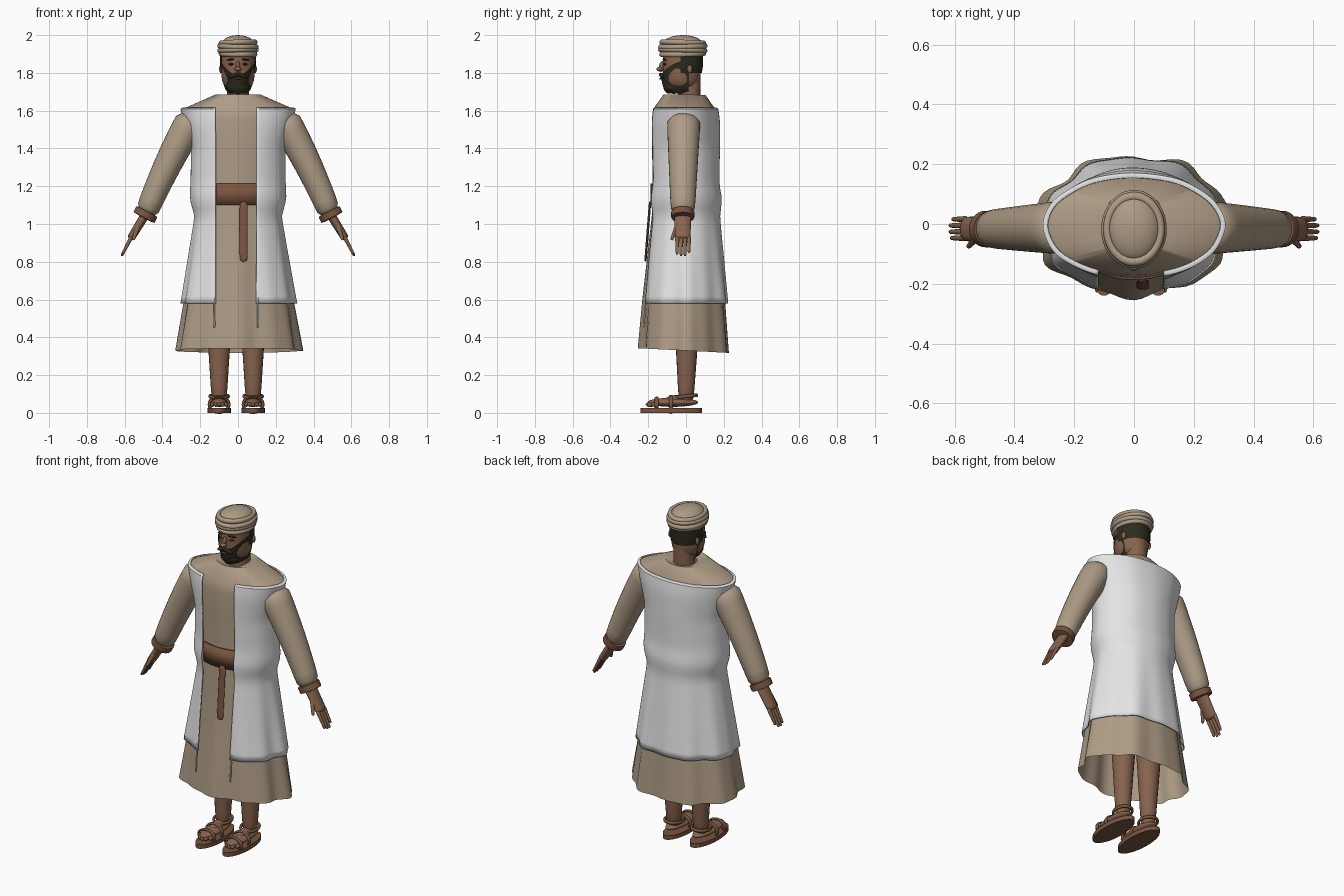
import bpy
import math
from math import sin, cos, pi, asin, exp, sqrt
from mathutils import Vector

cube = bpy.data.objects.get("Cube")
if cube:
    bpy.data.objects.remove(cube)


def material(name, *rgb):
    mat = bpy.data.materials.new(name)
    mat.use_nodes = True
    mat.diffuse_color = (*rgb, 1)
    shader = mat.node_tree.nodes["Principled BSDF"]
    shader.inputs["Base Color"].default_value = (*rgb, 1)
    shader.inputs["Roughness"].default_value = 0.8
    return mat


TAN = material("tan_cloth", 0.42, 0.33, 0.235)
WHITE = material("white_cloth", 0.78, 0.78, 0.79)
BROWN = material("brown_leather", 0.19, 0.09, 0.05)
SKIN = material("skin", 0.24, 0.125, 0.075)
HAIR = material("dark_hair", 0.026, 0.025, 0.014)


def finish(obj, mat):
    obj.data.materials.append(mat)
    bpy.ops.object.select_all(action="DESELECT")
    obj.select_set(True)
    bpy.context.view_layer.objects.active = obj
    bpy.ops.object.shade_smooth_by_angle(angle=math.radians(50))
    return obj


def join_rings(name, rings, mat, closed=True, caps=False):
    """Join equal rings of points into one surface."""
    count = len(rings[0])
    verts = [point for ring in rings for point in ring]
    faces = []
    for row in range(len(rings) - 1):
        low, high = row * count, (row + 1) * count
        for j in range(count if closed else count - 1):
            k = (j + 1) % count
            faces.append((low + j, low + k, high + k, high + j))
    if caps:
        faces.append(tuple(reversed(range(count))))
        faces.append(tuple(range(len(verts) - count, len(verts))))
    mesh = bpy.data.meshes.new(name)
    mesh.from_pydata(verts, [], faces)
    obj = bpy.data.objects.new(name, mesh)
    bpy.context.collection.objects.link(obj)
    return finish(obj, mat)


def pleat(angle, z):
    """Folds that grow towards the hem."""
    depth = 0.004 + 0.05 * max(0, min(0.7, 1.05 - z))
    return 1 + depth * (sin(7 * angle + 0.5) + 0.6 * sin(12 * angle + 1.3))


def loft(name, rows, mat, centre=(0, 0), span=None, pleated=False, caps=False, lift=None, count=80):
    """Stack ellipses given as (z, half width, half depth); span returns the angles of an open arc."""
    rings = []
    for index, (z, width, depth) in enumerate(rows):
        start, end = span(width) if span else (0, 2 * pi)
        ring = []
        for j in range(count):
            angle = start + (end - start) * j / (count - 1 if span else count)
            fold = pleat(angle, z) if pleated else 1
            rise = lift(angle, index / (len(rows) - 1)) if lift else 0
            ring.append((centre[0] + width * fold * cos(angle),
                         centre[1] + depth * fold * sin(angle), z + rise))
        rings.append(ring)
    return join_rings(name, rings, mat, closed=not span, caps=caps)


def limb(name, start, end, r_start, r_end, mat, flat=1, bow=0, steps=12, sides=20):
    """Tapered rounded rod; flat widens it along y and bow bends it sideways."""
    start, end = Vector(start), Vector(end)
    along = (end - start).normalized()
    side = Vector((-along.z, 0, along.x)).normalized()
    depth = along.cross(side) * flat
    rings = []
    for i in range(steps + 1):
        t = (1 - cos(pi * i / steps)) / 2
        radius = (r_start + (r_end - r_start) * t) * max(0.05, sqrt(1 - (2 * t - 1) ** 20))
        middle = start.lerp(end, t) + side * bow * sin(pi * t)
        angles = [-2 * pi * j / sides for j in range(sides)]
        rings.append([middle + (side * cos(a) + depth * sin(a)) * radius for a in angles])
    return join_rings(name, rings, mat, caps=True)


def ball(name, location, size, mat, turn=(0, 0, 0)):
    bpy.ops.mesh.primitive_uv_sphere_add(segments=24, ring_count=14, location=location, rotation=turn)
    obj = bpy.context.object
    obj.name, obj.scale = name, size
    return finish(obj, mat)


def band(name, location, size, mat, turn=(0, 0, 0)):
    bpy.ops.mesh.primitive_torus_add(location=location, rotation=turn, minor_radius=0.14,
                                     major_segments=40, minor_segments=10)
    obj = bpy.context.object
    obj.name, obj.scale = name, size
    return finish(obj, mat)


def thicken(obj, amount):
    obj.modifiers.new("thickness", "SOLIDIFY").thickness = amount


# Long robe, open at the hem, which dips at the back
HEM, WAIST, SHOULDER = 0.33, 1.04, 1.61
BODY_CENTRE = (0, -0.007)
body = [(HEM, 0.33, 0.235), (0.6, 0.285, 0.215), (WAIST, 0.215, 0.172), (1.2, 0.235, 0.168),
        (1.4, 0.235, 0.172), (1.55, 0.275, 0.172), (SHOULDER, 0.29, 0.163)]
yoke = [(1.685, 0.12, 0.11), (1.67, 0.055, 0.06)]
loft("robe", body + yoke, TAN, centre=BODY_CENTRE, pleated=True,
     lift=lambda angle, t: -0.012 * sin(angle) * (1 - t))


def robe_at(z):
    """Half width and half depth of the robe at a height."""
    for low, high in zip(body, body[1:]):
        if z <= high[0]:
            return Vector(low).lerp(Vector(high), (z - low[0]) / (high[0] - low[0]))[1:]
    return body[-1][1:]


# Open coat follows the robe, bulges above the waist and curls in at the shoulder
coat_rows = []
for i in range(30):
    z = 0.58 + (SHOULDER - 0.58) * i / 29
    gap = 0.015 + 0.012 * exp(-((z - 1.13) / 0.06) ** 2)
    width, depth = robe_at(z)
    coat_rows.append((z, width + gap, depth + gap))
coat_rows.append((SHOULDER + 0.008, width, depth))
coat = loft("coat", coat_rows, WHITE, centre=BODY_CENTRE, pleated=True, count=110,
            span=lambda width: (asin(0.1 / width) - pi / 2, 1.5 * pi - asin(0.12 / width)))
thicken(coat, 0.006)

# Sash, its hanging end and the cords at the coat edges
sash = loft("sash", [(z, 0.24, 0.18) for z in (1.1, 1.215)], BROWN, centre=BODY_CENTRE, count=24,
            span=lambda width: (-pi / 2 - 0.5, -pi / 2 + 0.45))
thicken(sash, 0.012)
limb("sash_end", (0.03, -0.19, 1.12), (0.03, -0.215, 0.8), 0.021, 0.021, BROWN, flat=0.3)
for x, side in ((0.105, "left"), (-0.125, "right")):
    limb(side + "_cord", (x, -0.21, 0.62), (x, -0.225, 0.45), 0.003, 0.005, WHITE)

# Neck and head
limb("neck", (0, 0.015, 1.6), (0, 0.02, 1.83), 0.06, 0.058, SKIN)
head_rows = []
for i in range(1, 14):
    u = i / 7 - 1
    swell = sqrt(1 - u ** 4)
    head_rows.append((1.83 + 0.13 * u, 0.088 * swell, 0.1 * swell))
loft("head", head_rows, SKIN, centre=(0, -0.022), caps=True)
ball("nose_bridge", (0, -0.127, 1.835), (0.011, 0.016, 0.03), SKIN, (-0.25, 0, 0))
ball("nose_tip", (0, -0.14, 1.82), (0.018, 0.017, 0.012), SKIN)

# Beard rises towards the ears; hair wraps the back of the head
beard_rows = []
for i in range(7):
    spread = sqrt(i / 6)
    beard_rows.append((1.69 + 0.1 * i / 6, 0.045 + 0.05 * spread, 0.1 + 0.035 * spread))
loft("beard", beard_rows, HAIR, span=lambda width: (-pi - 0.12, 0.12),
     lift=lambda angle, t: 0.075 * t * t * cos(angle) ** 2)
ball("beard_chin", (0, -0.065, 1.725), (0.06, 0.055, 0.036), HAIR)
loft("hair", [(1.8, 0.088, 0.1), (1.83, 0.095, 0.105), (1.92, 0.095, 0.105)], HAIR,
     centre=(0, -0.016), span=lambda width: (-0.12, pi + 0.12))
ball("lower_lip", (0, -0.135, 1.77), (0.02, 0.006, 0.005), BROWN)

# Wound turban
for i in range(4):
    width = 0.097 - 0.003 * (i - 1.5) ** 2
    tilt = 0.025 * (-1) ** i
    band(f"turban_wrap_{i}", (0, -0.017, 1.9 + 0.02 * i), (width, width + 0.019, 0.1), TAN, (tilt, tilt, 0))
ball("turban_crown", (0, -0.017, 1.95), (0.088, 0.108, 0.05), TAN)

for s, side in ((1, "left"), (-1, "right")):
    # Face features
    ball(side + "_moustache", (0.022 * s, -0.13, 1.787), (0.03, 0.012, 0.01), HAIR, (0, 0.35 * s, 0.25 * s))
    ball(side + "_eye", (0.037 * s, -0.112, 1.846), (0.015, 0.008, 0.006), HAIR, (0, 0, 0.35 * s))
    ball(side + "_brow", (0.04 * s, -0.113, 1.87), (0.024, 0.007, 0.005), HAIR, (0, 0.1 * s, 0.4 * s))
    ball(side + "_ear", (0.09 * s, 0.02, 1.82), (0.01, 0.014, 0.022), SKIN)

    # Sleeve and cuff
    wrist = Vector((0.49 * s, -0.017, 1.05))
    slope = Vector((0.47 * s, 0, -0.9))
    limb(side + "_sleeve", (0.235 * s, -0.012, 1.57), wrist, 0.086, 0.06, TAN, flat=1.05, bow=0.01 * s, sides=28)
    limb(side + "_cuff", wrist - slope * 0.02, wrist + slope * 0.02, 0.063, 0.063, BROWN, flat=0.97, sides=28)

    # Hand with four fingers and a thumb
    knuckle = wrist + Vector((0.08 * s, 0, -0.13))
    limb(side + "_palm", wrist, knuckle, 0.024, 0.021, SKIN, flat=1.9)
    for i, length in enumerate((0.09, 0.1, 0.1, 0.08)):
        root = knuckle + Vector((0, 0.021 * i - 0.03, 0)) - slope * 0.02
        limb(f"{side}_finger_{i}", root, root + slope * (length + 0.02), 0.011, 0.007, SKIN)
    thumb = wrist + Vector((0.035 * s, -0.025, -0.05))
    limb(side + "_thumb", thumb, thumb + Vector((0.03 * s, -0.035, -0.085)), 0.014, 0.008, SKIN)

    # Leg and foot
    x = 0.09 * s - 0.01
    limb(side + "_leg", (x, 0.008, 0.7), (x, 0, 0.04), 0.08, 0.038, SKIN)
    ball(side + "_foot", (x, -0.07, 0.056), (0.05, 0.135, 0.024), SKIN)
    ball(side + "_instep", (x, -0.04, 0.065), (0.038, 0.075, 0.03), SKIN)
    for i in range(-2, 3):
        ball(f"{side}_toe_{i + 3}", (x + 0.018 * i, 0.007 * i * i - 0.19, 0.044), (0.011, 0.024, 0.012), SKIN)

    # Sandal
    loft(side + "_sole", [(z, 0.062, 0.162) for z in (0, 0.025)], BROWN, centre=(x, -0.078), caps=True)
    band(side + "_ankle_strap", (x, 0, 0.088), (0.05, 0.056, 0.07), BROWN, (0.1, 0, 0))
    for name, y, height in (("toe", -0.155, 0.036), ("arch", -0.08, 0.044)):
        band(f"{side}_{name}_strap", (x, y, 0.045), (0.053, height, 0.08), BROWN, (pi / 2, 0, 0))
